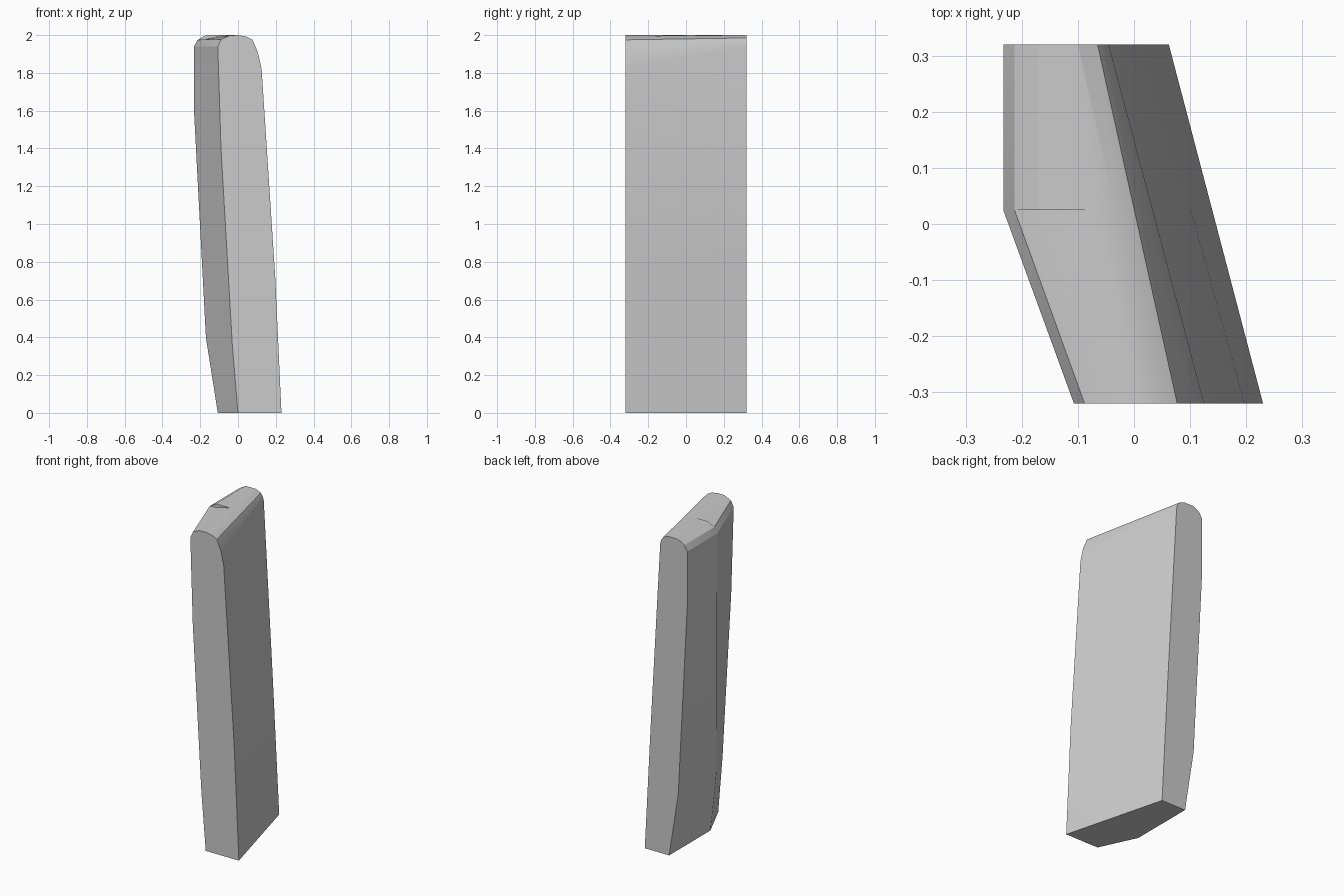
import bpy, bmesh, math

if "Cube" in bpy.data.objects:
    bpy.data.objects.remove(bpy.data.objects["Cube"])

# Front and back outlines as (x, z): up the left edge, over the top, down the right
front = [(0, 0), (-.03, .36), (-.09, 1.4), (-.107, 1.94), (-.088, 1.978), (-.045, 1.998), (0, 2),
         (.045, 1.992), (.077, 1.975), (.105, 1.91), (.125, 1.82), (.197, .72), (.23, 0)]
back = [(-.107, 0), (-.17, .4), (-.233, 1.6), (-.233, 1.94), (-.213, 1.975), (-.17, 2), (-.14, 2),
        (-.1, 2), (-.065, 1.985), (-.052, 1.965), (-.045, 1.94), (.02, .8), (.062, 0)]
Y, KINK = .32, .025


def mid_section(notched):
    """Section at the bend: left edge follows the back, the rest is straight."""
    pts = []
    f = (Y - KINK) / (2 * Y)
    for i, (a, b) in enumerate(zip(front, back)):
        if i < 6:
            x, z = b
            y = -.09 + (KINK + .09) * min(1, z / 1.6)
            if i == 5 and notched:
                z = 1.978
        else:
            x, z, y = b[0] + (a[0] - b[0]) * f, b[1] + (a[1] - b[1]) * f, KINK
        pts.append((x, y, z))
    return pts


sections = [[(x, -Y, z) for x, z in front], mid_section(True),
            mid_section(False), [(x, Y, z) for x, z in back]]

# Loft the slab through the sections and cap both ends
bm = bmesh.new()
rings = [[bm.verts.new(p) for p in s] for s in sections]
n = len(front)
for r, s in zip(rings, rings[1:]):
    for i in range(n):
        j = (i + 1) % n
        bm.faces.new((r[i], r[j], s[j], s[i]))
bm.faces.new(rings[0])
bm.faces.new(rings[-1])
bmesh.ops.remove_doubles(bm, verts=bm.verts, dist=1e-4)
bmesh.ops.recalc_face_normals(bm, faces=bm.faces)
mesh = bpy.data.meshes.new("leaning_slab")
bm.to_mesh(mesh)
bm.free()
slab = bpy.data.objects.new("leaning_slab", mesh)
bpy.context.collection.objects.link(slab)
bpy.context.view_layer.objects.active = slab
slab.select_set(True)
bpy.ops.object.shade_smooth_by_angle(angle=math.radians(20))
